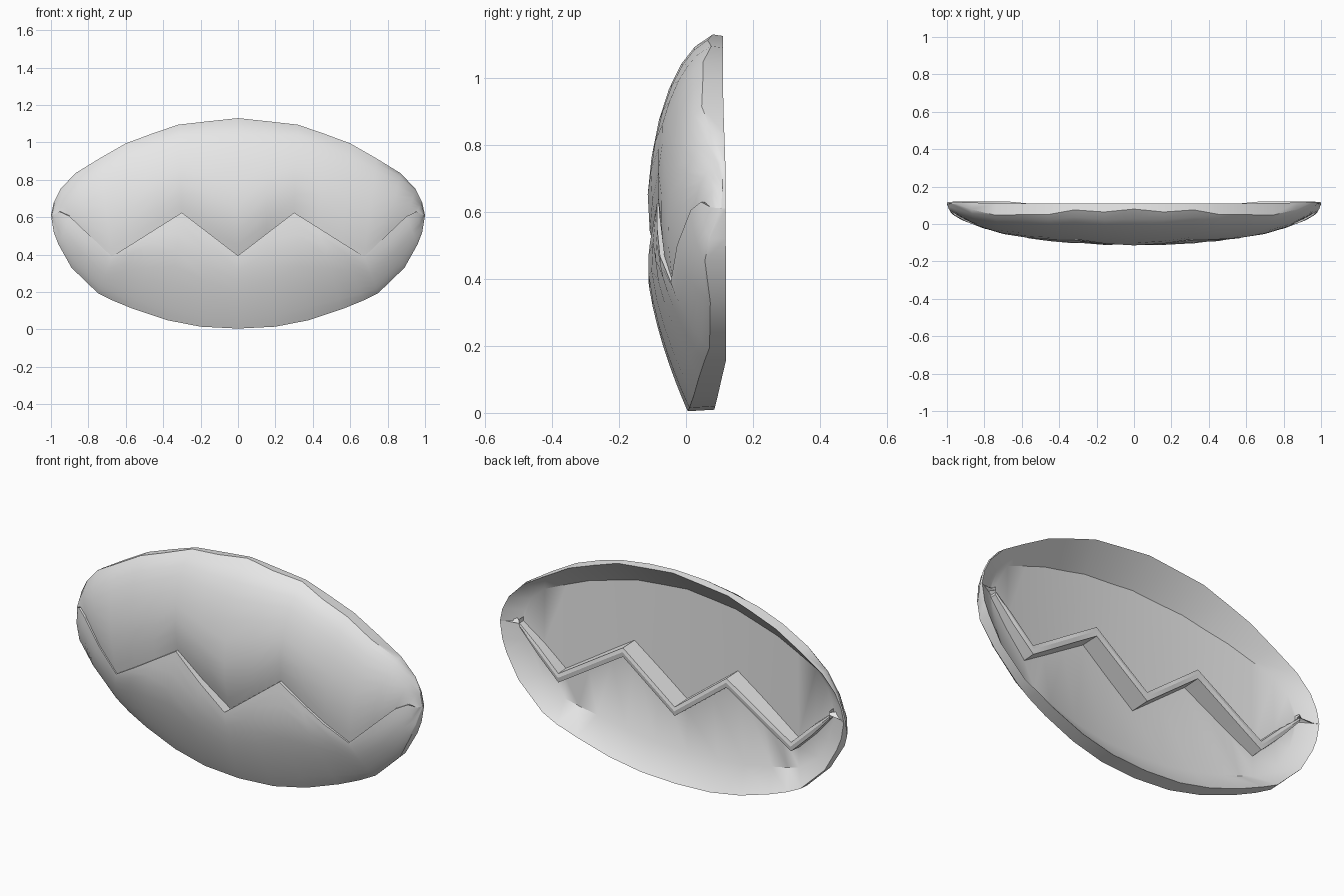
import bpy, bmesh, math

if "Cube" in bpy.data.objects:
    bpy.data.objects.remove(bpy.data.objects["Cube"])

grey = bpy.data.materials.new("plain_grey")
grey.diffuse_color = (0.8, 0.8, 0.8, 1)
grey.use_nodes = True
grey.node_tree.nodes["Principled BSDF"].inputs["Base Color"].default_value = grey.diffuse_color

MID = 0.565
# right-hand halves of the outlines and of the zigzag opening (x, z)
TOP = [(0, 1.13), (.16, 1.113), (.32, 1.095), (.46, 1.047), (.6, .995),
       (.74, .915), (.87, .835), (.95, .75), (.985, .68), (1, .61)]
BOTTOM = [(0, .005), (.2, .015), (.38, .05), (.56, .11), (.67, .155),
          (.75, .195), (.89, .33), (.96, .455), (.985, .52), (1, .61)]
ZIGZAG = [(0, .395), (.15, .51), (.3, .625), (.425, .547), (.55, .468),
          (.675, .39), (.79, .50), (.9, .605), (.955, .63), (.985, .615)]
# how far the upper edge is tucked in along the zigzag
TUCK = [.045, .04, .035, .022, .012, .005, .01, .015, .01, 0]


def dome(x, z):
    """Depth of the shallow ellipsoid that both halves follow."""
    r2 = x * x + ((z - MID) / MID) ** 2
    return 0.105 - 0.222 * math.sqrt(max(0.0, 1 - r2))


def upper_skin(i, x, z):
    fade = max(0, 1 - abs(z - ZIGZAG[i][1]) / .22) ** 1.5
    return min(dome(x, z) + TUCK[i] * fade, .08 + .03 * x * x)


def lower_skin(i, x, z):
    """Flatter, fuller front that ends in a thick bottom rim."""
    ox, oz = BOTTOM[i]
    rim = .005 + .1 * ox * ox
    front = dome(x, MID)
    q = max(0, (.45 - z) / max(.05, .45 - oz))
    full = rim - (rim - front) * (1 - q ** 1.6) + .12 * max(0, z - .45)
    w = max(0, 1 - (i / 8) ** 2)
    return w * full + (1 - w) * min(dome(x, z), .105)


def column(i, upper):
    """Closed cross-section: ledge, front skin, rim, inner bevel, backing."""
    ox, oz = (TOP if upper else BOTTOM)[i]
    skin = upper_skin if upper else lower_skin
    zx, zz = ZIGZAG[i]
    sign = 1 if upper else -1
    ix = min(zx, .9)
    thick = (.025 if upper else .03) if i < 7 else (.012, .008, .001)[i - 7]
    # ring and flat backing, curved only from side to side
    k = .76 + .24 * ox ** 4
    rx, rz = ox * .905, MID + (oz - MID) * k
    gap = thick + .012 if i < 9 else .002
    rz = max(rz, zz + gap) if upper else min(rz, zz - gap)
    ry = -.01 + .09 * rx * rx
    plate_y = -.01 + .09 * ix * ix
    # folded lip that sticks out behind the zigzag
    pts = [(ix, .098, zz)]
    for s in (0, .08, .2, .35, .5, .65, .78, .88, .95, 1):
        x, z = zx + (ox - zx) * s, zz + (oz - zz) * s
        pts.append((x, skin(i, x, z), z))
    rim_y = .11 + .01 * ox ** 6 if upper else min(.12, .084 + .08 * ox * ox)
    if i > 7:
        rim_y = .118
    pts.append((ox * .998, rim_y, MID + (oz - MID) * .992))
    pts.append((rx, ry, rz))
    pts.append((ix, plate_y, zz + sign * thick))
    pts.append((ix, .094, zz + sign * thick * .85))
    return pts


def build(name, upper):
    bm = bmesh.new()
    cols = []
    for k in range(-9, 10):
        side = -1 if k < 0 else 1
        cols.append([bm.verts.new((side * x, y, z))
                     for x, y, z in column(abs(k), upper)])
    n = len(cols[0])
    for a, b in zip(cols, cols[1:]):
        for j in range(n):
            q = (j + 1) % n
            bm.faces.new((a[j], b[j], b[q], a[q]))
    # close both corners
    bm.faces.new(cols[0])
    bm.faces.new(cols[-1])
    bmesh.ops.recalc_face_normals(bm, faces=bm.faces)
    me = bpy.data.meshes.new(name)
    bm.to_mesh(me)
    bm.free()
    me.materials.append(grey)
    ob = bpy.data.objects.new(name, me)
    bpy.context.collection.objects.link(ob)
    bpy.ops.object.select_all(action='DESELECT')
    ob.select_set(True)
    bpy.context.view_layer.objects.active = ob
    bpy.ops.object.shade_smooth_by_angle(angle=math.radians(40))


build("upper_shell", True)
build("lower_shell", False)
